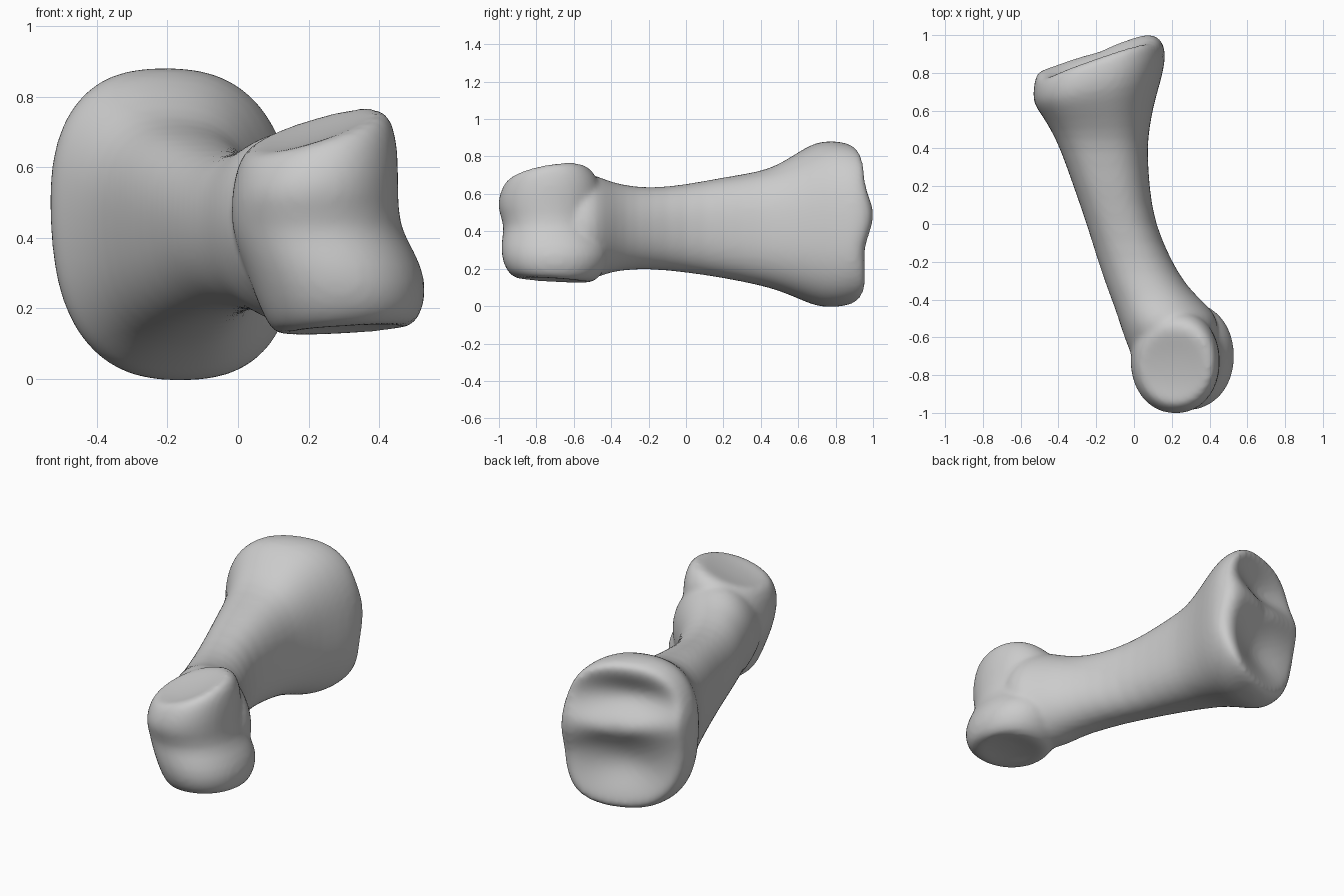
import bpy, bmesh
from math import cos, sin, pi, exp, copysign
from mathutils import Vector

cube = bpy.data.objects.get("Cube")
if cube:
    bpy.data.objects.remove(cube, do_unlink=True)

SIDES = 32


def oval(power):
    """Unit rounded outline; power 2 is a circle, higher is boxier."""
    pts = []
    for i in range(SIDES):
        a = 2 * pi * i / SIDES
        c, s = cos(a), sin(a)
        pts.append((copysign(abs(c) ** (2 / power), c),
                    copysign(abs(s) ** (2 / power), s)))
    return pts


def loft(bm, rings):
    """Skin a list of point rings and close both ends."""
    loops = [[bm.verts.new(p) for p in ring] for ring in rings]
    for a, b in zip(loops, loops[1:]):
        for i in range(SIDES):
            j = (i + 1) % SIDES
            bm.faces.new((a[i], a[j], b[j], b[i]))
    bm.faces.new(loops[0][::-1])
    bm.faces.new(loops[-1])


def bump(x, z, cx, cz, wx, wz):
    return exp(-((x - cx) / wx) ** 2 - ((z - cz) / wz) ** 2)


def joint_face(x, z):
    """Depth of the hollow end: tilted plane, middle ridge, two sockets."""
    ridge = 0.51 - 0.1 * (x + 0.18)
    y = 0.892 + 0.35 * (x + 0.18) - 6 * max(0, x - 0.05) ** 2
    y += 0.045 * exp(-((z - ridge) / 0.085) ** 2)
    y -= 0.09 * bump(x, z, -0.2, 0.67, 0.22, 0.1)
    return y - 0.08 * bump(x, z, -0.17, 0.27, 0.22, 0.15)


def shaft_ring(y, x0, x1, z0, z1, tilt=0):
    """Cross-section, oval at the neck and boxier towards the base."""
    cx, cz, rx, rz = (x0 + x1) / 2, (z0 + z1) / 2, (x1 - x0) / 2, (z1 - z0) / 2
    power = min(2.5, max(2, 2.3 + 0.5 * y))
    return [Vector((cx + rx * u - 0.05 * rz * v, y + tilt * rx * u, cz + rz * v))
            for u, v in oval(power)]


def head_ring(z, cx, cy, rx, ry, tilt_x, tilt_y):
    return [Vector((cx + rx * u, cy + ry * v, z + tilt_x * rx * u + tilt_y * ry * v))
            for u, v in oval(2.1)]


# Shaft and flared base: y, left and right edge, bottom, top, tilt
shaft = [
    (-0.78, 0.02, 0.38, 0.24, 0.62), (-0.67, -0.025, 0.42, 0.17, 0.67),
    (-0.56, -0.065, 0.45, 0.135, 0.715), (-0.48, -0.09, 0.435, 0.15, 0.70),
    (-0.41, -0.115, 0.365, 0.178, 0.668), (-0.33, -0.145, 0.28, 0.192, 0.648),
    (-0.2, -0.19, 0.20, 0.20, 0.63), (0, -0.25, 0.11, 0.18, 0.65),
    (0.2, -0.32, 0.08, 0.15, 0.69), (0.4, -0.39, 0.07, 0.11, 0.72),
    (0.5, -0.44, 0.08, 0.08, 0.76), (0.61, -0.49, 0.105, 0.035, 0.83, 0.1),
    (0.70, -0.53, 0.145, -0.004, 0.88, 0.2),
    (0.79, -0.535, 0.17, -0.01, 0.887, 0.28)]
rings = [shaft_ring(*row) for row in shaft]

# Concentric rings shape the hollow joint surface
rim = rings[-1]
centre = sum(rim, Vector()) / SIDES
for scale in (0.965, 0.89, 0.78, 0.65, 0.5, 0.35, 0.2, 0.07):
    ring = []
    for p in rim:
        q = centre + (p - centre) * scale
        q.y = joint_face(q.x, q.z) - (0.012 if scale > 0.9 else 0)
        ring.append(q)
    rings.append(ring)

# Grooved two-lobed head: z, centre x and y, radius x and y, tilt x and y
head = [
    (0.155, 0.30, -0.71, 0.06, 0.06, 0.05, -0.05),
    (0.14, 0.30, -0.71, 0.15, 0.16, 0.06, -0.06),
    (0.135, 0.30, -0.71, 0.19, 0.20, 0.06, -0.06),
    (0.17, 0.30, -0.705, 0.222, 0.255, 0.05, -0.05),
    (0.27, 0.287, -0.695, 0.252, 0.297, 0, 0),
    (0.36, 0.252, -0.705, 0.252, 0.282, 0, 0),
    (0.43, 0.218, -0.72, 0.238, 0.25, 0, 0),
    (0.53, 0.218, -0.73, 0.237, 0.281, 0.06, 0.03),
    (0.61, 0.222, -0.725, 0.233, 0.275, 0.18, 0.08),
    (0.675, 0.22, -0.735, 0.218, 0.245, 0.28, 0.15),
    (0.71, 0.215, -0.745, 0.185, 0.205, 0.3, 0.18),
    (0.695, 0.21, -0.755, 0.14, 0.15, 0.3, 0.2),
    (0.685, 0.21, -0.755, 0.05, 0.05, 0.3, 0.2)]

bm = bmesh.new()
loft(bm, rings)
loft(bm, [head_ring(*row) for row in head])
bmesh.ops.recalc_face_normals(bm, faces=bm.faces)
mesh = bpy.data.meshes.new("finger_bone")
bm.to_mesh(mesh)
bm.free()
bone = bpy.data.objects.new("finger_bone", mesh)
bpy.context.collection.objects.link(bone)

# Fuse the two forms into one soft surface
sub = bone.modifiers.new("round", "SUBSURF")
sub.levels = sub.render_levels = 1
fuse = bone.modifiers.new("fuse", "REMESH")
fuse.mode = "VOXEL"
fuse.voxel_size = 0.015
fuse.use_smooth_shade = True
soften = bone.modifiers.new("soften", "SMOOTH")
soften.factor = 0.5
soften.iterations = 8

# Plain grey
grey = bpy.data.materials.new("light_grey")
grey.use_nodes = True
colour = (0.6, 0.6, 0.6, 1)
grey.diffuse_color = colour
grey.node_tree.nodes["Principled BSDF"].inputs["Base Color"].default_value = colour
mesh.materials.append(grey)
